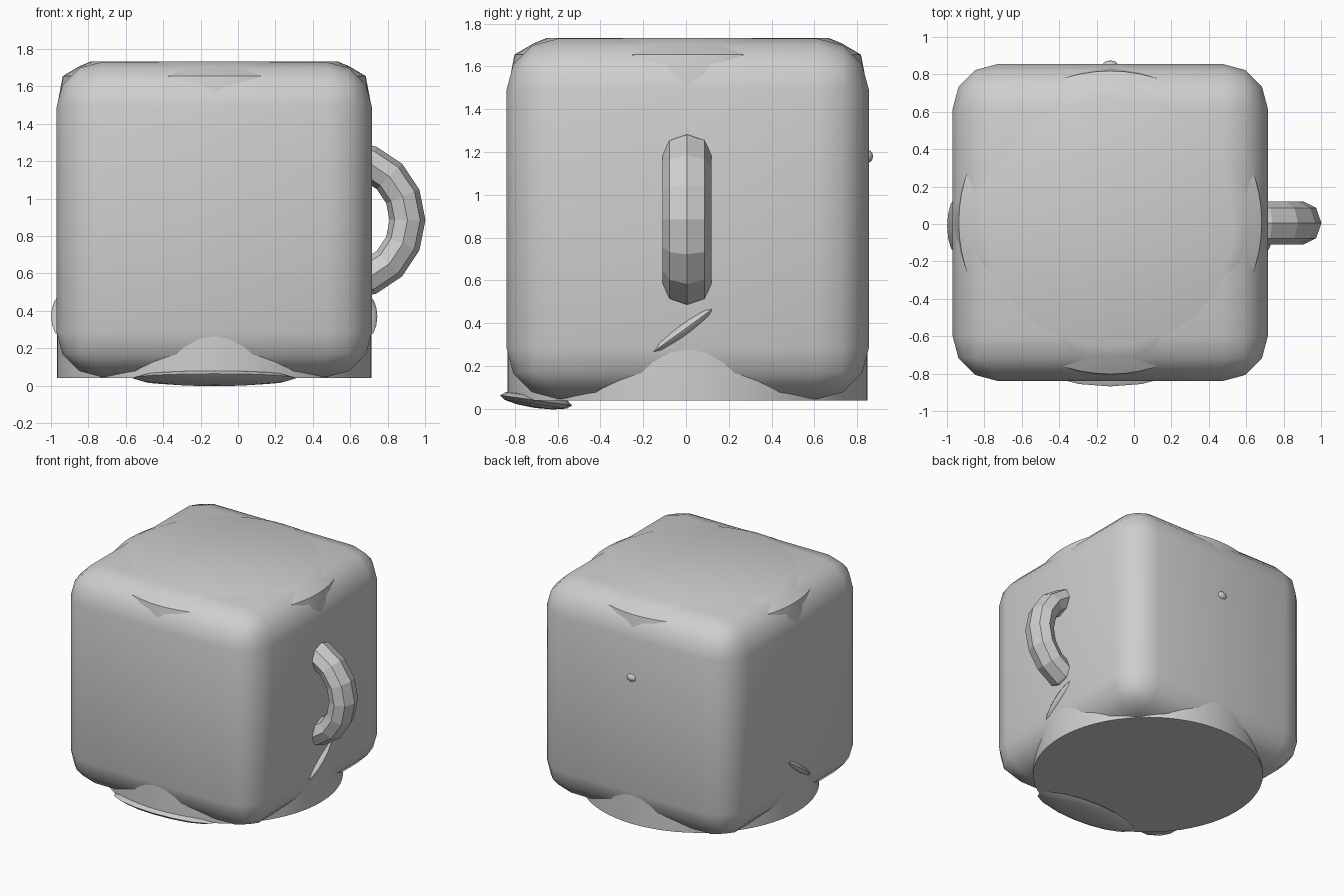
import bpy, bmesh, math
from mathutils import Matrix, Vector

cube = bpy.data.objects.get("Cube")
if cube:
    bpy.data.objects.remove(cube, do_unlink=True)

grey = bpy.data.materials.new("light grey")
grey.use_nodes = True
tint = (0.62, 0.62, 0.62, 1)
grey.diffuse_color = tint
grey.node_tree.nodes["Principled BSDF"].inputs["Base Color"].default_value = tint

CX, CY = -0.127, 0.008


def add_part(name, bm, smooth_angle=None):
    bmesh.ops.recalc_face_normals(bm, faces=bm.faces)
    mesh = bpy.data.meshes.new(name)
    bm.to_mesh(mesh)
    bm.free()
    mesh.materials.append(grey)
    ob = bpy.data.objects.new(name, mesh)
    bpy.context.collection.objects.link(ob)
    if smooth_angle:
        bpy.ops.object.select_all(action='DESELECT')
        ob.select_set(True)
        bpy.context.view_layer.objects.active = ob
        bpy.ops.object.shade_smooth_by_angle(angle=math.radians(smooth_angle))
    return ob


def lathe(profile, steps, centre):
    """Spin (radius, z) points around an upright axis."""
    bm = bmesh.new()
    verts = [bm.verts.new((r, 0, z)) for r, z in profile]
    edges = [bm.edges.new(pair) for pair in zip(verts, verts[1:])]
    bmesh.ops.spin(bm, geom=verts + edges, cent=(0, 0, 0), axis=(0, 0, 1),
                   angle=math.tau, steps=steps)
    bmesh.ops.remove_doubles(bm, verts=bm.verts, dist=0.0005)
    bmesh.ops.translate(bm, verts=bm.verts, vec=centre)
    return bm


def lens(name, centre, size, tilt=0):
    """Small faceted swelling, tilted about the x axis."""
    bm = bmesh.new()
    place = (Matrix.Translation(Vector(centre))
             @ Matrix.Rotation(math.radians(tilt), 4, 'X')
             @ Matrix.Diagonal((*size, 1)))
    bmesh.ops.create_uvsphere(bm, u_segments=16, v_segments=6, radius=1, matrix=place)
    add_part(name, bm, 40)


# Rounded cube body
bm = bmesh.new()
bmesh.ops.create_cube(bm, size=1, matrix=Matrix.Translation((CX, CY, 0.888))
                      @ Matrix.Diagonal((1.686, 1.694, 1.684, 1)))
bmesh.ops.bevel(bm, geom=bm.edges[:], offset=0.24, segments=3, profile=0.5,
                affect='EDGES', clamp_overlap=True)
add_part("mug_body", bm, 45)

# Round core that shows at the foot and as a faint disc on the top
core = [(0, 0.04), (0.841, 0.04), (0.841, 1.49), (0.81, 1.655),
        (0.72, 1.708), (0.66, 1.733), (0, 1.733)]
add_part("round_core", lathe(core, 64, (CX, CY, 0)), 40)

# Handle: half-sunk ring with an eight-sided section
R, SIDES = 0.33, 8
section = [(R + 0.096 * math.cos(a), 0.115 * math.sin(a))
           for a in (math.tau * i / SIDES for i in range(SIDES + 1))]
bm = lathe(section, 16, (0, 0, 0))
bmesh.ops.transform(bm, verts=bm.verts, matrix=Matrix.Translation((0.576, 0.005, 0.885))
                    @ Matrix.Rotation(math.pi / 2, 4, 'X'))
add_part("handle", bm)

# Slight swellings on the sides, foot and back
for name, side in (("left_swelling", 1), ("right_swelling", -1)):
    lens(name, (CX + side * 0.81, -0.01, 0.37), (0.062, 0.2, 0.03), 36)
lens("foot_lip", (CX, -0.7, 0.04), (0.44, 0.17, 0.036), -8)
lens("back_nub", (CX, 0.85, 1.18), (0.04, 0.024, 0.03))
